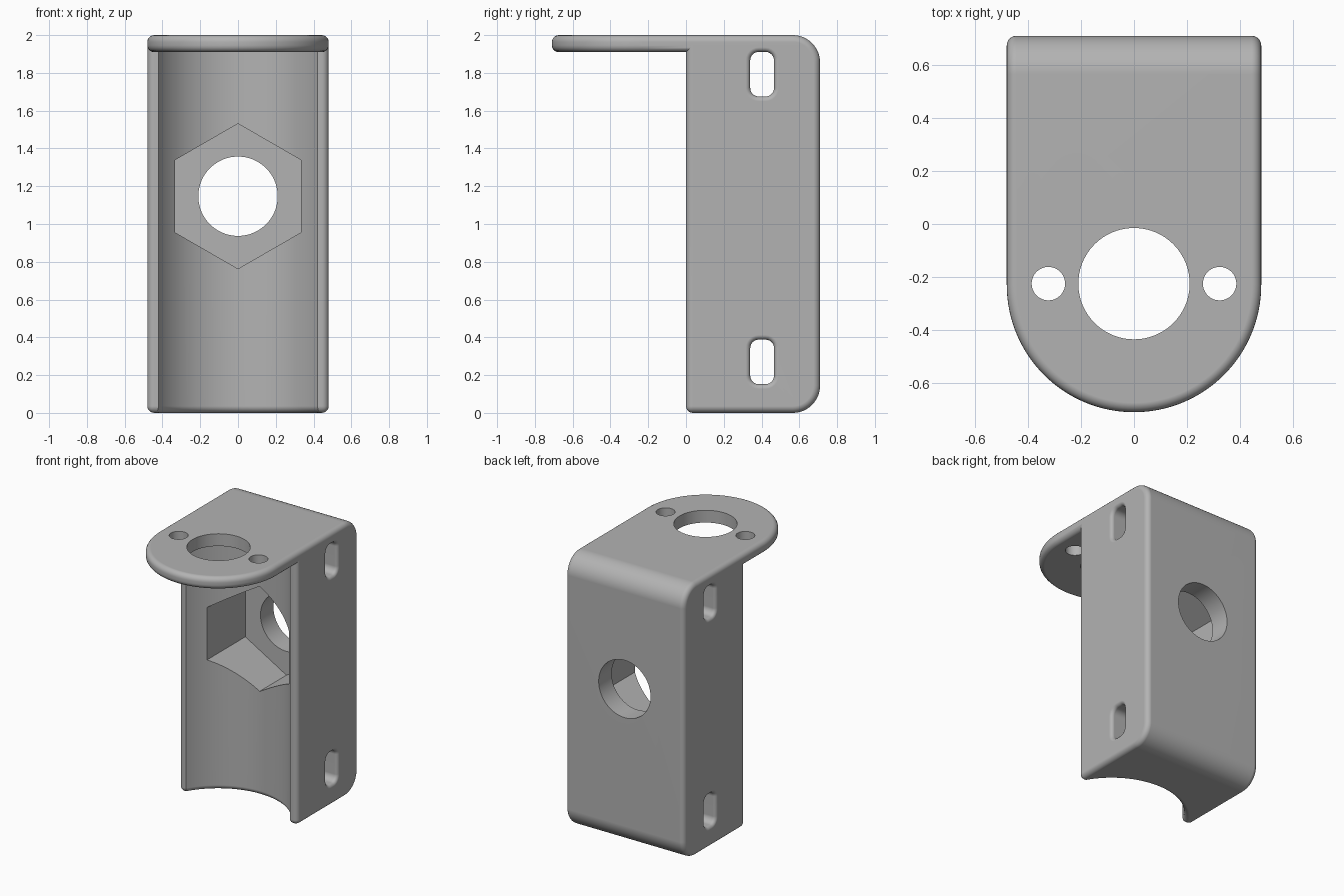
import bpy, bmesh
from math import pi, sin, cos, sqrt, radians
from mathutils import Vector

cube = bpy.data.objects.get("Cube")
if cube:
    bpy.data.objects.remove(cube, do_unlink=True)

HALF, BACK, TOP = 0.48, 0.71, 2.0
ARM_Y, ARM_Z = -0.23, 1.91
HOLE_Z, FILLET = 1.147, 0.036


def arc(cx, cy, r, a0, a1, n):
    return [(cx + r * cos(a0 + (a1 - a0) * i / n), cy + r * sin(a0 + (a1 - a0) * i / n))
            for i in range(n + 1)]


def circle(cx, cy, r, n=96, start=0.0):
    return arc(cx, cy, r, start, start + 2 * pi, n)[:-1]


def loft(name, rings):
    """Closed solid through matching rings of points."""
    bm = bmesh.new()
    loops = [[bm.verts.new(p) for p in ring] for ring in rings]
    n = len(loops[0])
    for a, b in zip(loops, loops[1:]):
        for i in range(n):
            j = (i + 1) % n
            bm.faces.new((a[i], a[j], b[j], b[i]))
    bm.faces.new(loops[0][::-1])
    bm.faces.new(loops[-1])
    bmesh.ops.recalc_face_normals(bm, faces=bm.faces)
    mesh = bpy.data.meshes.new(name)
    bm.to_mesh(mesh)
    bm.free()
    obj = bpy.data.objects.new(name, mesh)
    bpy.context.collection.objects.link(obj)
    return obj


def prism(name, outline, axis, lo, hi):
    """Extrude a 2D outline along one axis."""
    place = {"x": lambda p, h: (h, p[0], p[1]),
             "y": lambda p, h: (p[0], h, p[1]),
             "z": lambda p, h: (p[0], p[1], h)}[axis]
    return loft(name, [[place(p, h) for p in outline] for h in (lo, hi)])


def apply_boolean(target, cutter, operation="DIFFERENCE"):
    mod = target.modifiers.new("cut", "BOOLEAN")
    mod.operation, mod.solver, mod.object = operation, "EXACT", cutter
    bpy.context.view_layer.update()
    bpy.context.view_layer.objects.active = target
    bpy.ops.object.modifier_apply(modifier=mod.name)
    bpy.data.objects.remove(cutter, do_unlink=True)


# Block with large rounds along the back edges
r = 0.145
side = ([(-1, 0)] + arc(BACK - r, r, r, -pi / 2, 0, 12)
        + arc(BACK - r, TOP - r, r, 0, pi / 2, 12) + [(-1, TOP)])
bracket = prism("mounting_bracket", side, "x", -0.6, 0.6)

# Rounded arm outline trims the block
plan = arc(0, ARM_Y, HALF, pi, 2 * pi, 64) + [(HALF, 1), (-HALF, 1)]
apply_boolean(bracket, prism("plan_trim", plan, "z", -0.5, 2.5), "INTERSECT")

# Space under the arm, including the curved front channel
half_mouth = sqrt(HALF ** 2 - ARM_Y ** 2)
edge_angle = math_angle = Vector((half_mouth, -ARM_Y)).angle(Vector((1, 0)))
channel = arc(0, ARM_Y, HALF, edge_angle, pi - edge_angle, 40) + [(-1.2, 0), (-1.2, -1.5), (1.2, -1.5), (1.2, 0)]
apply_boolean(bracket, prism("channel_cutter", channel, "z", -0.5, ARM_Z))

# Fillet outer edges, leaving the channel mouth crisp
bm = bmesh.new()
bm.from_mesh(bracket.data)
bmesh.ops.remove_doubles(bm, verts=bm.verts, dist=0.0001)


def is_mouth(e):
    return all(abs(abs(v.co.x) - half_mouth) < 0.005 and abs(v.co.y) < 0.005 for v in e.verts)


rim = [e for e in bm.edges if e.is_manifold and e.is_convex
       and e.calc_face_angle() > radians(35) and not is_mouth(e)]
bmesh.ops.bevel(bm, geom=rim, offset=FILLET, offset_type="OFFSET", segments=5,
                profile=0.5, affect="EDGES", clamp_overlap=False)
bmesh.ops.recalc_face_normals(bm, faces=bm.faces)
bm.to_mesh(bracket.data)
bm.free()

# Hexagonal nut pocket and bolt hole through the back
apply_boolean(bracket, prism("nut_cutter", circle(0, HOLE_Z, 0.384, 6, pi / 2), "y", -0.9, 0.56))
apply_boolean(bracket, prism("bolt_cutter", circle(0, HOLE_Z, 0.21), "y", 0.4, 1))

# Arm holes
for x, radius in ((0, 0.21), (-0.323, 0.063), (0.323, 0.063)):
    apply_boolean(bracket, prism("arm_cutter", circle(x, ARM_Y + 0.005, radius), "z", 1.8, 2.2))


# Strap slots with softly flared ends
def slot_ring(x, z, grow):
    c = 0.045
    hy, hz = 0.063 - c, 0.118 - c
    ring = []
    for k, (sy, sz) in enumerate(((1, 1), (-1, 1), (-1, -1), (1, -1))):
        ring += arc(0.403 + sy * hy, z + sz * hz, c + grow, k * pi / 2, (k + 1) * pi / 2, 6)
    return [(x, y, h) for y, h in ring]


flare = 0.025
for z in (0.27, 1.793):
    half = [(HALF - flare + flare * sin(a), flare * (1 - cos(a)))
            for a in (i * pi / 10 for i in range(6))] + [(HALF + 0.05, flare)]
    stations = [(-x, g) for x, g in half[::-1]] + half
    apply_boolean(bracket, loft("slot_cutter", [slot_ring(x, z, g) for x, g in stations]))

# Finish
grey = bpy.data.materials.new("plain_grey")
grey.use_nodes = True
colour = (0.45, 0.45, 0.45, 1)
grey.diffuse_color = colour
grey.node_tree.nodes["Principled BSDF"].inputs["Base Color"].default_value = colour
bracket.data.materials.clear()
bracket.data.materials.append(grey)
bpy.ops.object.select_all(action="DESELECT")
bracket.select_set(True)
bpy.context.view_layer.objects.active = bracket
bpy.ops.object.shade_smooth_by_angle(angle=radians(30))
weighted = bracket.modifiers.new("even_shading", "WEIGHTED_NORMAL")
weighted.keep_sharp = True
